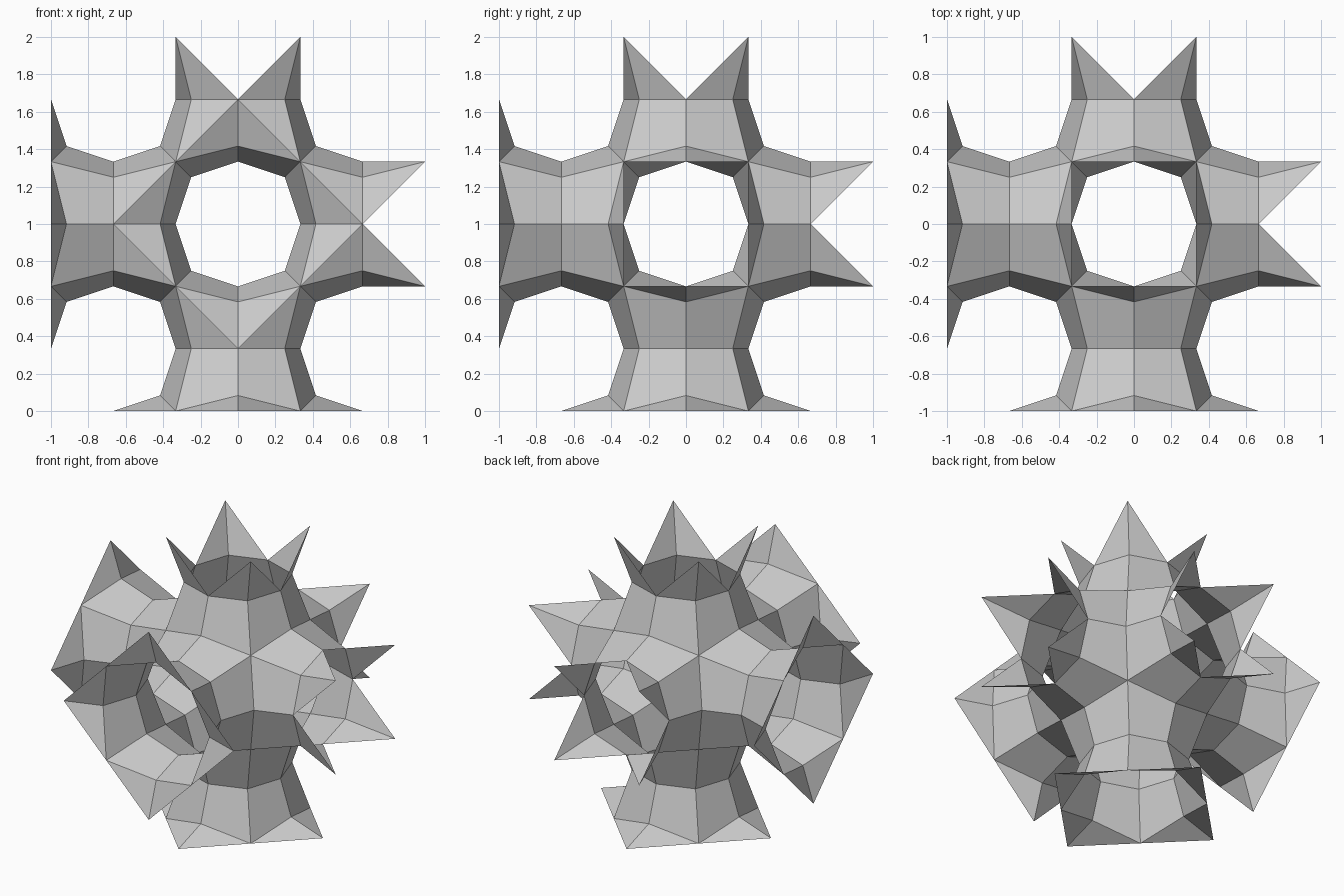
import bpy
import bmesh
from itertools import permutations, product
from math import sin, pi
from mathutils import Vector

cube = bpy.data.objects.get("Cube")
if cube:
    bpy.data.objects.remove(cube, do_unlink=True)

grey = bpy.data.materials.new("plain_grey")
grey.use_nodes = True
COLOUR = (0.6, 0.6, 0.6, 1)
grey.diffuse_color = COLOUR
grey.node_tree.nodes["Principled BSDF"].inputs["Base Color"].default_value = COLOUR

UNIT = 1 / 3
CENTRE = (1, 1, 1)


def midpoint(axis, value, others):
    """Point on the cell wall where one axis is fixed and the others match."""
    return tuple(value if a == axis else others for a in range(3))


def kites():
    """Six flat kites around the centre of one octant, one for each corner."""
    for corner in permutations((0, 1, 2)):
        neck = midpoint(corner.index(2), 2, 0.75)
        waist = midpoint(corner.index(0), 0, 1.25)
        yield corner, neck, waist


def place(points, signs, axis=None):
    """Mirror an octant face into place, past the neck of an axis if given."""
    return [Vector(s * (4 - v if a == axis else v)
                   for a, (v, s) in enumerate(zip(p, signs))) for p in points]


def build(name, faces):
    bm = bmesh.new()
    for pts in faces:
        face = bm.faces.new([bm.verts.new(p) for p in pts])
        face.normal_update()
        # outward is away from the tunnel through the middle
        mid = face.calc_center_median()
        if face.normal.dot(Vector(sin(pi * c / 2) for c in mid)) < 0:
            face.normal_flip()
    bmesh.ops.remove_doubles(bm, verts=bm.verts, dist=0.001)
    for v in bm.verts:
        v.co = v.co * UNIT + Vector((0, 0, 1))
    mesh = bpy.data.meshes.new(name)
    bm.to_mesh(mesh)
    bm.free()
    mesh.materials.append(grey)
    bpy.context.collection.objects.link(bpy.data.objects.new(name, mesh))


# Core: eight octants forming a six-armed shell
build("core_shell", [place((CENTRE, neck, corner, waist), signs)
                     for signs in product((1, -1), repeat=3)
                     for corner, neck, waist in kites()])

# Arm ends: four spikes on each positive axis, a flared rim on each negative
for axis, letter in enumerate("xyz"):
    spikes, flare = [], []
    for signs in product((1, -1), repeat=3):
        for corner, neck, waist in kites():
            if signs[axis] > 0:
                if corner[axis] == 2:
                    spikes.append(place((CENTRE, neck, corner), signs, axis))
            elif corner[axis] == 2:
                flare.append(place((CENTRE, neck, corner, waist), signs, axis))
            elif corner[axis] == 1:
                flare.append(place((CENTRE, corner, waist), signs, axis))
    build("spiked_end_" + letter, spikes)
    build("flared_end_" + letter, flare)
